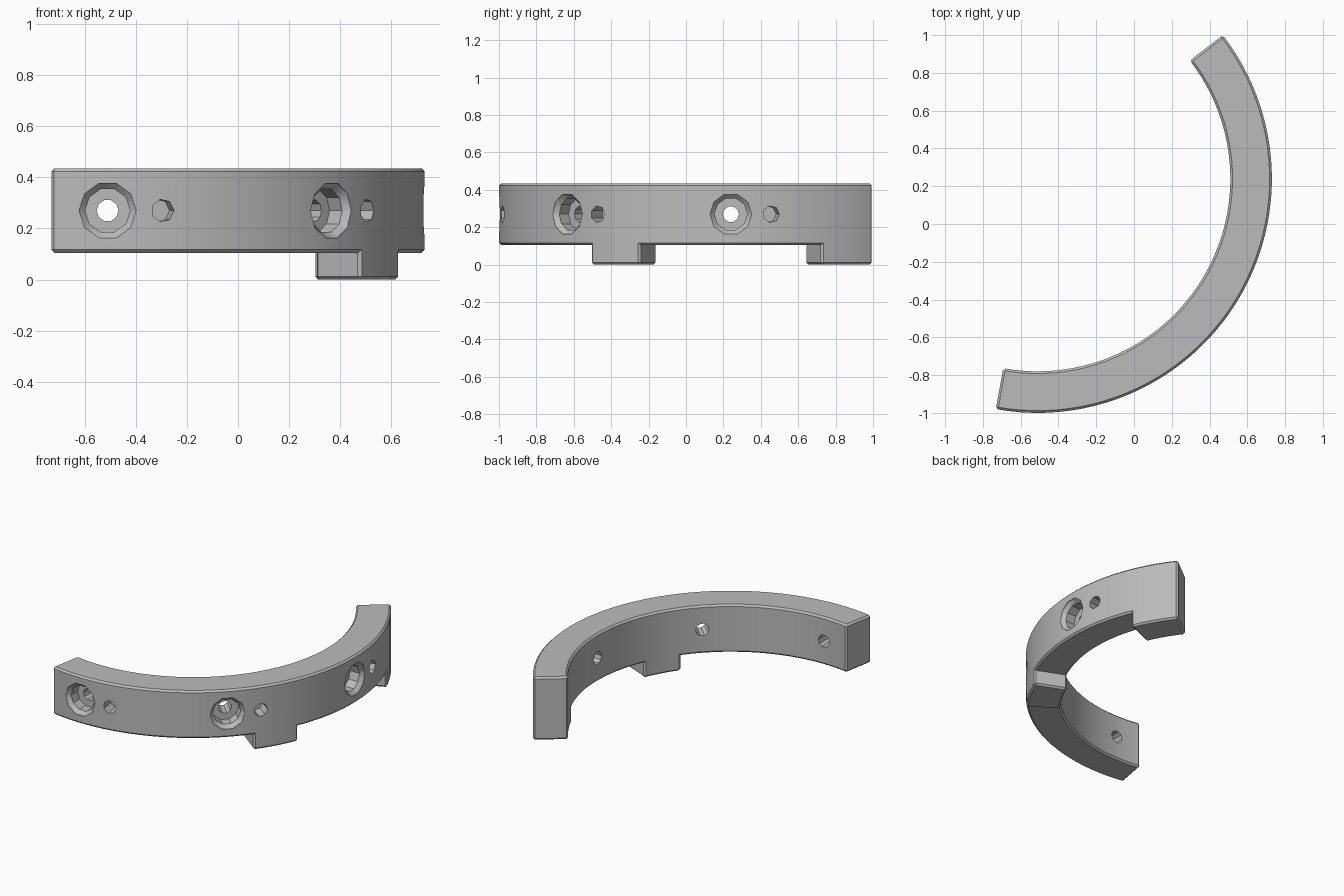
import bpy, bmesh
from math import radians, cos, sin, tau
from mathutils import Vector, Matrix

CENTRE = Vector((-0.51, 0.24, 0))
R_IN, R_OUT = 1.02, 1.24
Z_LOW, Z_TOP = 0.105, 0.435
HOLE_Z = 0.27
START, END = -100.3, 37.8
TABS = [(-37.2, -23), (23, END)]

if "Cube" in bpy.data.objects:
    bpy.data.objects.remove(bpy.data.objects["Cube"])

grey = bpy.data.materials.new("plain grey")
grey.use_nodes = True
grey.diffuse_color = (0.5, 0.5, 0.5, 1)
grey.node_tree.nodes["Principled BSDF"].inputs["Base Color"].default_value = grey.diffuse_color


def make_object(name, bm):
    bmesh.ops.recalc_face_normals(bm, faces=bm.faces)
    mesh = bpy.data.meshes.new(name)
    bm.to_mesh(mesh)
    bm.free()
    mesh.materials.append(grey)
    obj = bpy.data.objects.new(name, mesh)
    bpy.context.collection.objects.link(obj)
    return obj


def polar(radius, angle, z):
    a = radians(angle)
    return CENTRE + Vector((radius * cos(a), radius * sin(a), z))


# Curved bar: rectangular sections swept round the arc
stops = [START, *TABS[0], *TABS[1]]
angles = []
for a, b in zip(stops, stops[1:]):
    steps = max(2, round((b - a) / 3))
    angles += [a + (b - a) * i / steps for i in range(steps)]
angles.append(END)

bm = bmesh.new()
section = [(R_IN, Z_LOW), (R_OUT, Z_LOW), (R_OUT, Z_TOP), (R_IN, Z_TOP)]
rings = [[bm.verts.new(polar(r, a, z)) for r, z in section] for a in angles]
bm.faces.new(rings[0])
bm.faces.new(rings[-1])
undersides = {}
for a, b, ring, following in zip(angles, angles[1:], rings, rings[1:]):
    for i in range(4):
        j = (i + 1) % 4
        face = bm.faces.new((ring[i], ring[j], following[j], following[i]))
        if i == 0:
            undersides[face] = (a + b) / 2

# Locating tabs pulled down from the underside
bmesh.ops.recalc_face_normals(bm, faces=bm.faces)
tab_faces = [f for f, mid in undersides.items() if any(lo < mid < hi for lo, hi in TABS)]
pulled = bmesh.ops.extrude_face_region(bm, geom=tab_faces)["geom"]
bmesh.ops.delete(bm, geom=[f for f in tab_faces if f.is_valid], context="FACES")
bmesh.ops.translate(bm, vec=(0, 0, -Z_LOW),
                    verts=[v for v in pulled if isinstance(v, bmesh.types.BMVert)])
bmesh.ops.recalc_face_normals(bm, faces=bm.faces)

# Small chamfer on the outside edges
sharp = [e for e in bm.edges if e.is_manifold and e.is_convex and e.calc_face_angle() > 0.7]
bmesh.ops.bevel(bm, geom=sharp, offset=0.012, segments=1, affect="EDGES", clamp_overlap=True)
bar = make_object("curved_bar", bm)


def drill(name, profile, sides, angle):
    """Cut a turned profile of (depth, radius) points inward from the outer wall."""
    bm = bmesh.new()
    rings = [[bm.verts.new((R_OUT - d, r * cos(tau * k / sides), r * sin(tau * k / sides)))
              for k in range(sides)] for d, r in profile]
    bm.faces.new(rings[0])
    bm.faces.new(rings[-1])
    for ring, following in zip(rings, rings[1:]):
        for k in range(sides):
            n = (k + 1) % sides
            bm.faces.new((ring[k], ring[n], following[n], following[k]))
    place = Matrix.Translation(CENTRE + Vector((0, 0, HOLE_Z))) @ Matrix.Rotation(radians(angle), 4, "Z")
    bmesh.ops.transform(bm, matrix=place, verts=bm.verts)
    cutter = make_object(name, bm)
    cutter.hide_render = True
    cut = bar.modifiers.new(name, "BOOLEAN")
    cut.operation, cut.solver, cut.object = "DIFFERENCE", "EXACT", cutter
    bpy.ops.object.modifier_apply(modifier=name)
    bpy.data.objects.remove(cutter)


# Countersunk screw holes, each with a blind pin hole beside it
bpy.context.view_layer.objects.active = bar
bar.select_set(True)
screw_hole = [(-0.05, 0.112), (0.005, 0.112), (0.03, 0.088), (0.1, 0.088), (0.1, 0.043), (0.3, 0.043)]
pin_hole = [(-0.05, 0.045), (0.1, 0.045)]
for angle in (-90, -45, 0):
    drill("screw_hole", screw_hole, 10, angle)
    drill("pin_hole", pin_hole, 7, angle + 10)

bpy.ops.object.shade_smooth_by_angle(angle=radians(30))
